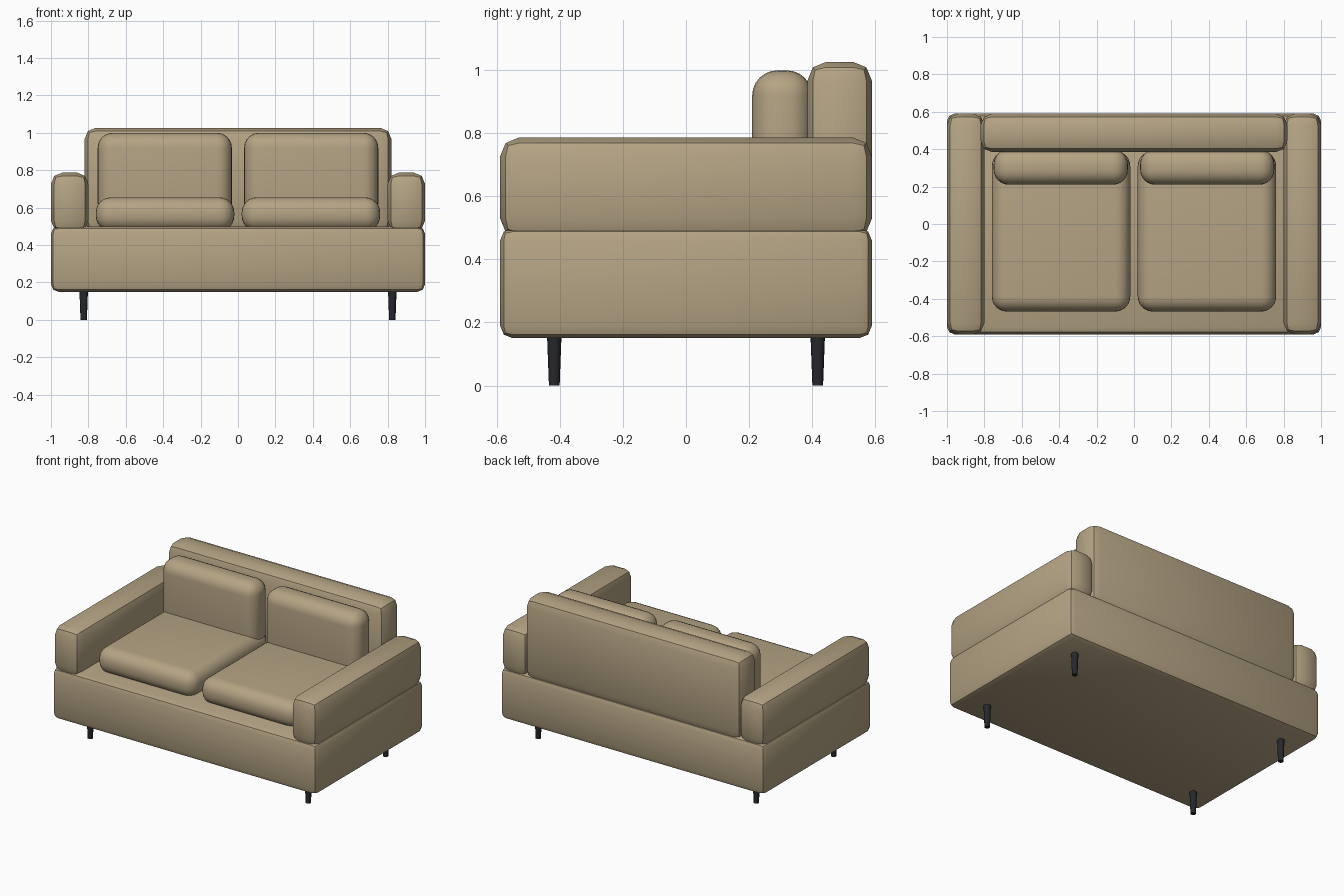
import bpy, math

if "Cube" in bpy.data.objects:
    bpy.data.objects.remove(bpy.data.objects["Cube"])


def material(name, color):
    m = bpy.data.materials.new(name)
    m.diffuse_color = color
    m.use_nodes = True
    m.node_tree.nodes["Principled BSDF"].inputs["Base Color"].default_value = m.diffuse_color
    return m


FABRIC = material("fabric", (0.46, 0.37, 0.23, 1))
DARK = material("dark_leg", (0.02, 0.021, 0.025, 1))


def finish(obj, name, mat):
    obj.name = name
    obj.data.materials.append(mat)
    bpy.ops.object.shade_smooth_by_angle(angle=math.radians(30))


def rounded_box(name, lo, hi, radius, segments):
    """Box between two corners with all its edges rounded."""
    centre = [(a + b) / 2 for a, b in zip(lo, hi)]
    bpy.ops.mesh.primitive_cube_add(size=1, location=centre)
    obj = bpy.context.object
    obj.scale = [b - a for a, b in zip(lo, hi)]
    bpy.ops.object.transform_apply(location=False, rotation=False, scale=True)
    mod = obj.modifiers.new("round", 'BEVEL')
    mod.width = radius
    mod.segments = segments
    mod.limit_method = 'NONE'
    bpy.ops.object.modifier_apply(modifier=mod.name)
    finish(obj, name, FABRIC)


# frame: base and backrest, with crisp two-step bevels
rounded_box("base", (-1, -0.59, 0.15), (1, 0.59, 0.50), 0.04, 2)
rounded_box("backrest", (-0.82, 0.385, 0.47), (0.82, 0.59, 1.027), 0.06, 2)

for side, s in (("left", -1), ("right", 1)):
    def span(a, b):
        return sorted((s * a, s * b))

    # armrest
    x0, x1 = span(0.80, 1.0)
    rounded_box(f"{side}_armrest", (x0, -0.59, 0.47), (x1, 0.59, 0.787), 0.06, 2)

    # soft cushions
    x0, x1 = span(0.02, 0.76)
    rounded_box(f"{side}_seat_cushion", (x0, -0.468, 0.475), (x1, 0.39, 0.655), 0.08, 6)
    x0, x1 = span(0.033, 0.75)
    rounded_box(f"{side}_back_cushion", (x0, 0.21, 0.54), (x1, 0.40, 1.0), 0.08, 6)

    # tapered legs
    for end, y in (("front", -0.418), ("back", 0.418)):
        bpy.ops.mesh.primitive_cone_add(vertices=16, radius1=0.017, radius2=0.023,
                                        depth=0.16, location=(s * 0.825, y, 0.08))
        finish(bpy.context.object, f"{side}_{end}_leg", DARK)
